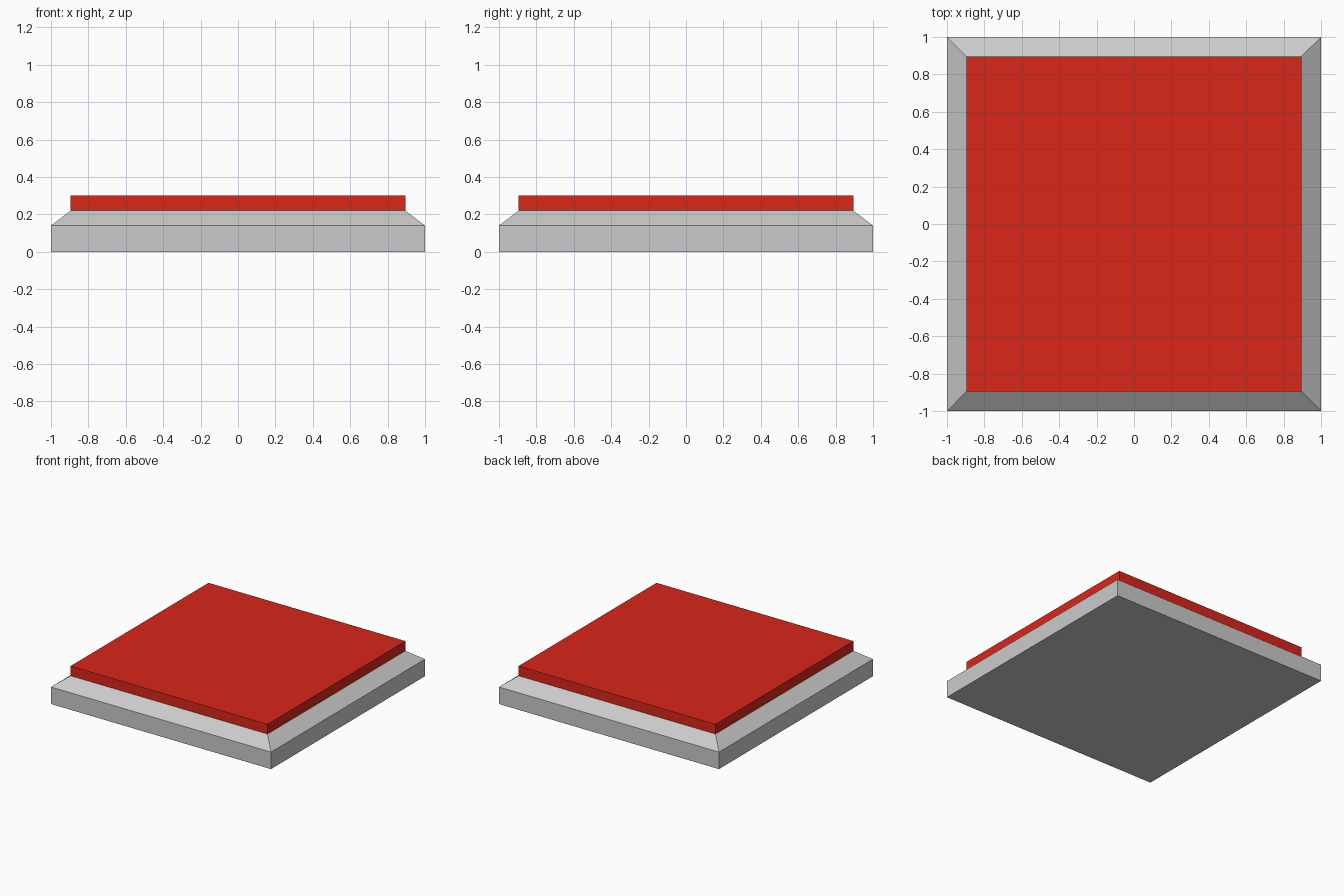
import bpy
import bmesh

if "Cube" in bpy.data.objects:
    bpy.data.objects.remove(bpy.data.objects["Cube"])


def square_stack(name, levels):
    """Closed solid lofted through square sections given as (half_width, z)."""
    bm = bmesh.new()
    rings = [[bm.verts.new((sx * h, sy * h, z))
              for sx, sy in ((-1, -1), (1, -1), (1, 1), (-1, 1))]
             for h, z in levels]
    for low, high in zip(rings, rings[1:]):
        for i in range(4):
            j = (i + 1) % 4
            bm.faces.new((low[i], low[j], high[j], high[i]))
    bm.faces.new(rings[0][::-1])
    bm.faces.new(rings[-1])
    mesh = bpy.data.meshes.new(name)
    bm.to_mesh(mesh)
    bm.free()
    obj = bpy.data.objects.new(name, mesh)
    bpy.context.collection.objects.link(obj)
    return obj


# Grey base with sloped upper rim
square_stack("base", [(1.0, 0.0), (1.0, 0.14), (0.895, 0.22)])

# Red raised pad on top
pad = square_stack("top_pad", [(0.895, 0.22), (0.895, 0.30)])
red = bpy.data.materials.new("red")
red.diffuse_color = (0.7, 0.02, 0.01, 1.0)
red.use_nodes = True
red.node_tree.nodes["Principled BSDF"].inputs["Base Color"].default_value = red.diffuse_color
pad.data.materials.append(red)
